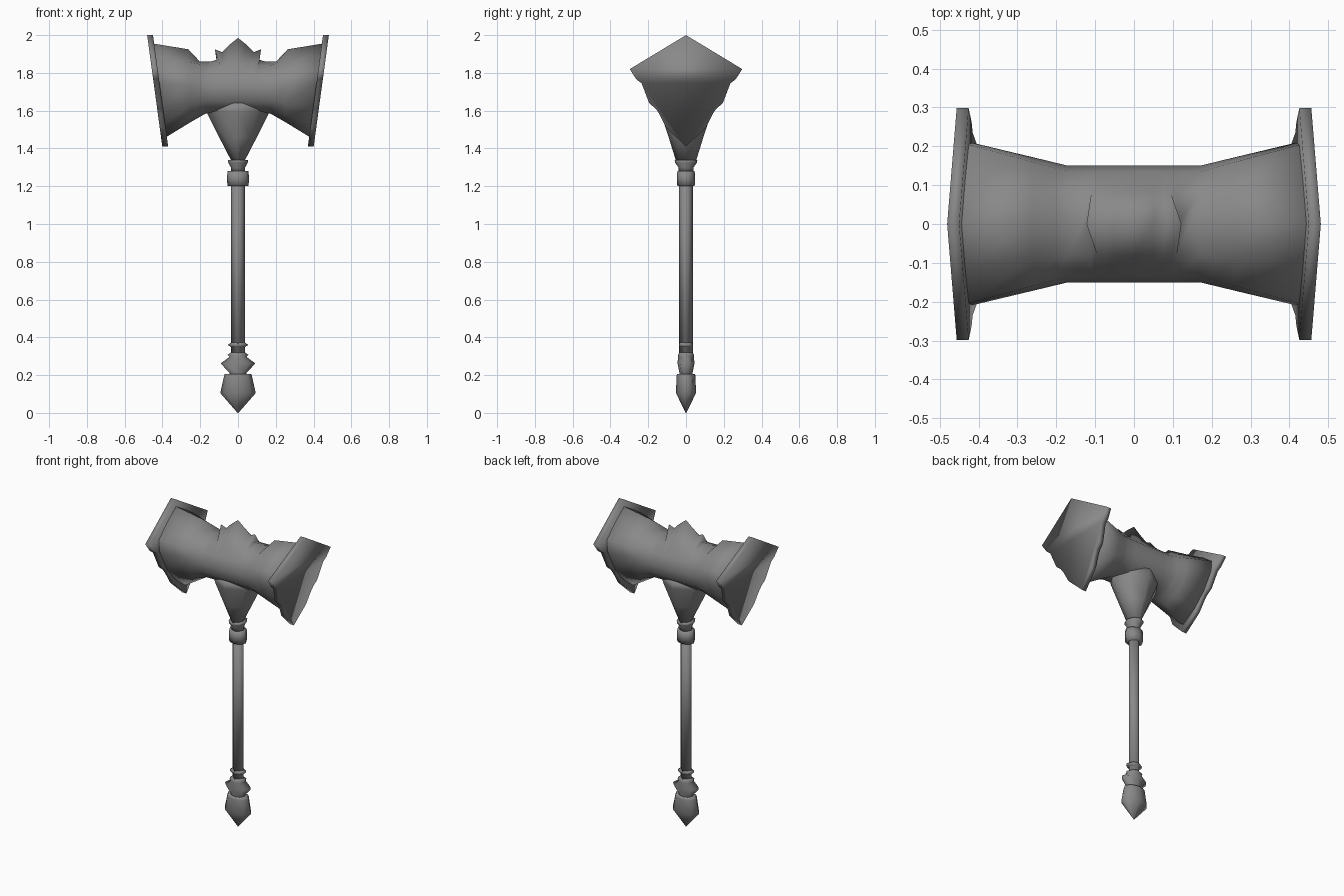
import bpy, bmesh

cube = bpy.data.objects.get("Cube")
if cube:
    bpy.data.objects.remove(cube, do_unlink=True)

GREY = (0.25, 0.25, 0.25, 1)
iron = bpy.data.materials.new("grey_iron")
iron.use_nodes = True
iron.diffuse_color = GREY
bsdf = next(n for n in iron.node_tree.nodes if n.type == 'BSDF_PRINCIPLED')
bsdf.inputs["Base Color"].default_value = GREY


def loft(name, rings):
    """Skin closed rings of equal size, cap both ends and shade smooth."""
    bm = bmesh.new()
    loops = [[bm.verts.new(p) for p in ring] for ring in rings]
    n = len(loops[0])
    for a, b in zip(loops, loops[1:]):
        for i in range(n):
            j = (i + 1) % n
            bm.faces.new((a[i], a[j], b[j], b[i]))
    bm.faces.new(loops[0])
    bm.faces.new(loops[-1])
    bmesh.ops.recalc_face_normals(bm, faces=bm.faces)
    for face in bm.faces:
        face.smooth = True
    mesh = bpy.data.meshes.new(name)
    bm.to_mesh(mesh)
    bm.free()
    mesh.materials.append(iron)
    obj = bpy.data.objects.new(name, mesh)
    bpy.context.collection.objects.link(obj)


def turned(name, profile, c=0.707):
    """Eight-sided part; profile rows are z, x radius, y radius.
    c sets the diagonal corners: 0.5 is a diamond, 0.707 is round."""
    outline = [(1, 0), (c, c), (0, 1), (-c, c), (-1, 0), (-c, -c), (0, -1), (c, -c)]
    loft(name, [[(x * rx, y * ry, z) for x, y in outline] for z, rx, ry in profile])


def both_sides(half):
    """Mirror a half outline (first and last points on the centre line)."""
    return half + [(-y, z) for y, z in half[-2:0:-1]]


# Hammer head: shield section that swells towards the striking ends
waist = [(0, 1.86), (0.08, 1.84), (0.135, 1.79), (0.15, 1.72),
         (0.14, 1.65), (0.08, 1.60), (0, 1.585)]
end = [(0, 1.95), (0.11, 1.89), (0.205, 1.82), (0.21, 1.75),
       (0.16, 1.62), (0.09, 1.53), (0, 1.46)]
# station x, ridge x, ridge z: forms the crown points along the top
stations = [(0, 0, 1.985), (0.05, 0.05, 1.945), (0.075, 0.085, 1.91),
            (0.095, 0.122, 1.925), (0.11, 0.112, 1.87), (0.17, 0.145, 1.86),
            (0.2, 0.2, 1.86), (0.255, 0.255, 1.925), (0.42, 0.42, 1.955)]


def head_ring(x, ridge_x, ridge_z, side):
    t = min(max((x - 0.17) / 0.25, 0), 1)
    half = [(a[0] + (b[0] - a[0]) * t, a[1] + (b[1] - a[1]) * t)
            for a, b in zip(waist, end)]
    half[0] = (0, ridge_z)
    ring = []
    for i, (y, z) in enumerate(both_sides(half)):
        px = (ridge_x if i == 0 else x) + (z - 1.75) * 0.136 * t
        ring.append((side * px, y, z))
    return ring


rings = [head_ring(*s, -1) for s in stations[:0:-1]]
rings += [head_ring(*s, 1) for s in stations]
loft("hammer_head", rings)

# Tilted shield plates on both striking ends
shield = both_sides([(0, 2.0), (0.298, 1.82), (0.262, 1.765), (0.235, 1.745),
                     (0.195, 1.64), (0.16, 1.61), (0.14, 1.58),
                     (0.105, 1.51), (0, 1.41)])
for side, label in ((1, "left"), (-1, "right")):
    plate = [[(side * (x + (z - 2) * 0.136), y, z) for y, z in shield]
             for x in (0.45, 0.481)]
    loft(label + "_striking_plate", plate)

# Funnel between head and handle
turned("head_socket", [(1.64, 0.17, 0.14), (1.59, 0.165, 0.135),
                       (1.46, 0.10, 0.092), (1.34, 0.038, 0.055)], 0.64)

# Collar below the socket
turned("upper_collar", [(1.34, 0.052, 0.06), (1.325, 0.052, 0.058),
                        (1.30, 0.038, 0.04), (1.28, 0.038, 0.04)])
turned("collar_band", [(1.28, 0.056, 0.046), (1.24, 0.058, 0.048),
                       (1.2, 0.056, 0.046)])

# Slender handle with a nearly diamond section
turned("shaft", [(1.3, 0.038, 0.036), (0.28, 0.038, 0.036)], 0.56)

# Grip rings and pointed guard above the pommel
turned("grip_ring", [(0.372, 0.036, 0.034), (0.36, 0.055, 0.037),
                     (0.348, 0.036, 0.034)])
turned("lower_guard", [(0.32, 0.036, 0.034), (0.308, 0.055, 0.042),
                       (0.296, 0.045, 0.042), (0.262, 0.092, 0.045),
                       (0.212, 0.045, 0.035), (0.19, 0.045, 0.035)])

# Pommel tapering to a point
turned("pommel", [(0.205, 0.07, 0.048), (0.195, 0.074, 0.05),
                  (0.105, 0.094, 0.053), (0, 0.002, 0.002)])
